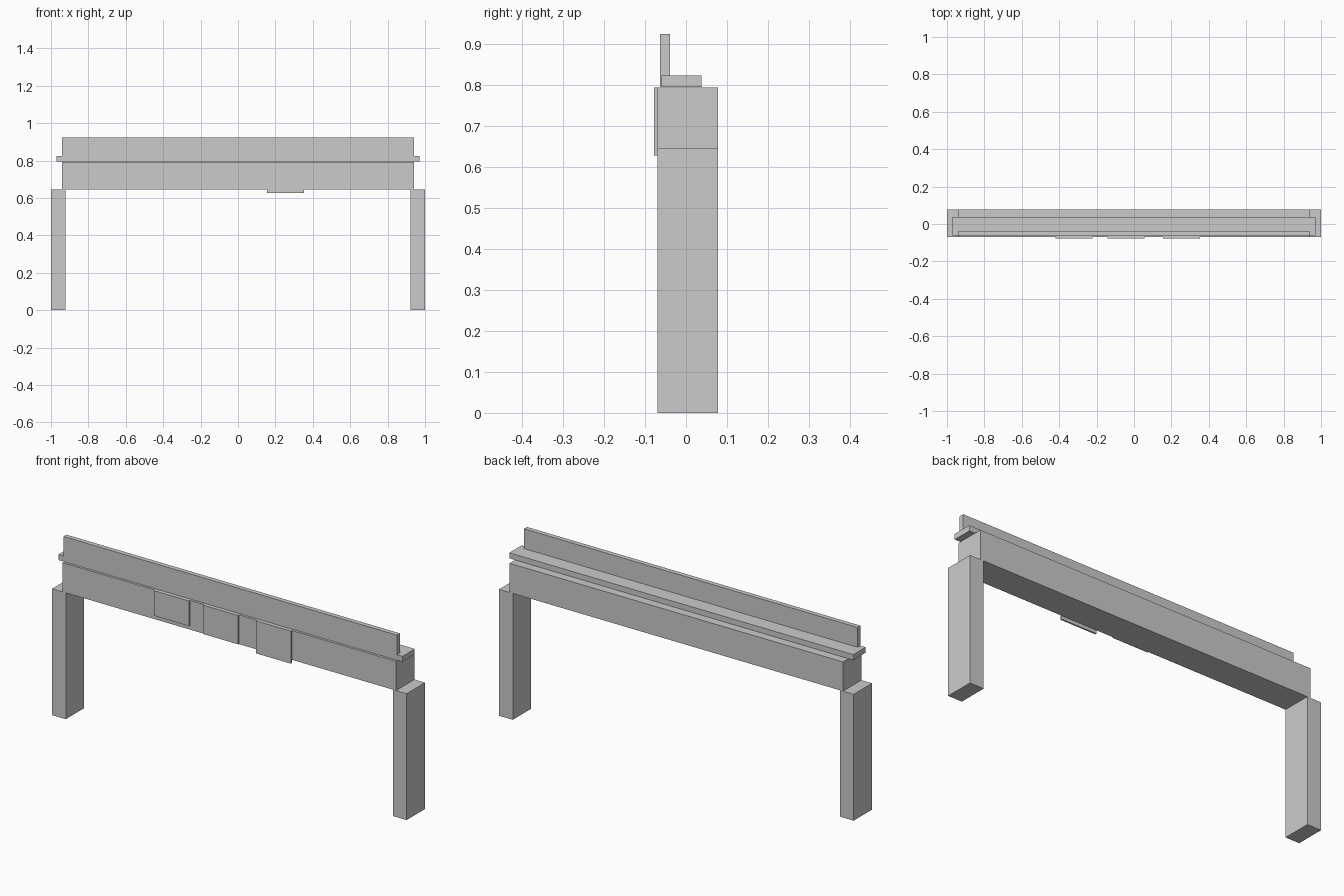
import bpy

cube = bpy.data.objects.get("Cube")
if cube:
    bpy.data.objects.remove(cube, do_unlink=True)

# Single plain grey material
grey = bpy.data.materials.new("light_grey")
grey.use_nodes = True
colour = (0.6, 0.6, 0.6, 1)
grey.diffuse_color = colour
grey.node_tree.nodes["Principled BSDF"].inputs["Base Color"].default_value = colour


def box(name, xs, ys, zs):
    """Flat-sided box given its (min, max) range on each axis."""
    ranges = (xs, ys, zs)
    bpy.ops.mesh.primitive_cube_add(size=1, location=[(a + b) / 2 for a, b in ranges])
    ob = bpy.context.object
    ob.name = name
    ob.scale = [b - a for a, b in ranges]
    bpy.ops.object.transform_apply(location=False, rotation=False, scale=True)
    ob.data.materials.append(grey)
    return ob


FRONT, BACK = -0.07, 0.078
POST_TOP, BEAM_TOP = 0.644, 0.793

# Supporting posts
box("left_post", (0.922, 1), (FRONT, BACK), (0, POST_TOP))
box("right_post", (-1, -0.922), (FRONT, BACK), (0, POST_TOP))

# Lintel beam, shelf above it and upright board at the front of the shelf
box("beam", (-0.94, 0.94), (FRONT, BACK), (POST_TOP, BEAM_TOP))
box("shelf", (-0.97, 0.97), (-0.061, 0.038), (BEAM_TOP + 0.002, 0.823))
box("upright_board", (-0.94, 0.94), (-0.063, -0.039), (BEAM_TOP + 0.003, 0.924))

# Thin plates on the beam front, each hanging lower than the last
for name, x, bottom in (("right_plate", -0.419, 0.665),
                        ("middle_plate", -0.142, 0.646),
                        ("left_plate", 0.155, 0.627)):
    box(name, (x, x + 0.198), (-0.078, FRONT), (bottom, BEAM_TOP))
